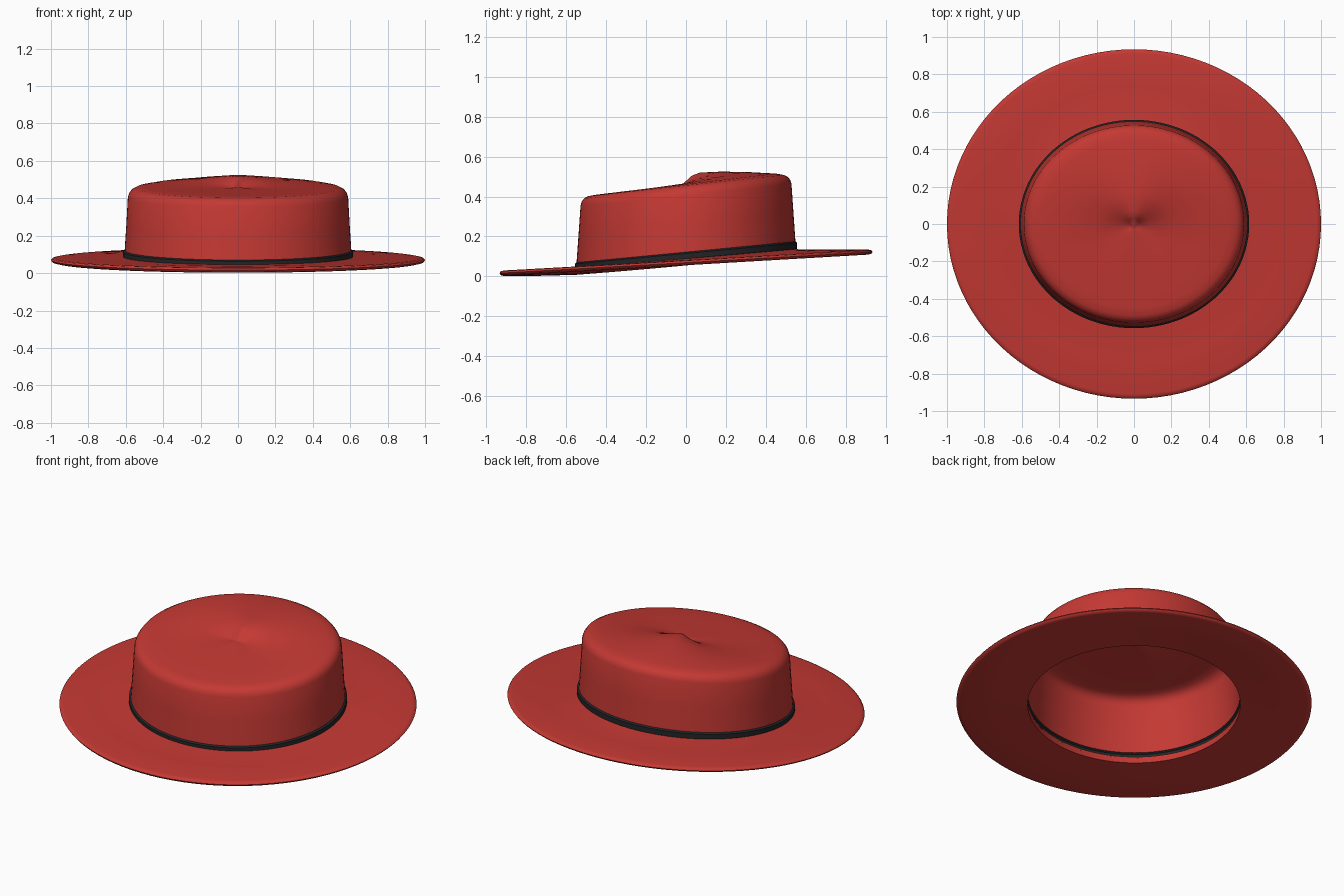
import bpy, bmesh
from math import sin, cos, tau

SEG = 96


def material(name, rgb):
    m = bpy.data.materials.new(name)
    m.diffuse_color = (*rgb, 1)
    return m


def lathe(name, rings, mat, closed=False, pole=None):
    """Elliptical rings: (x radius, y radius, z at front, z at side, z at back)."""
    bm = bmesh.new()
    loops = []
    for rx, ry, zf, zs, zb in rings:
        loop = []
        for i in range(SEG):
            c, s = cos(tau * i / SEG), sin(tau * i / SEG)
            z = zs + (zb - zf) / 2 * s + ((zb + zf) / 2 - zs) * s * s
            loop.append(bm.verts.new((rx * c, ry * s, z)))
        loops.append(loop)
    pairs = list(zip(loops, loops[1:]))
    if closed:
        pairs.append((loops[-1], loops[0]))
    for a, b in pairs:
        for i in range(SEG):
            j = (i + 1) % SEG
            bm.faces.new((a[i], a[j], b[j], b[i]))
    if pole:
        p = bm.verts.new(pole)
        for i in range(SEG):
            bm.faces.new((loops[-1][i], loops[-1][(i + 1) % SEG], p))
    if closed:
        bmesh.ops.recalc_face_normals(bm, faces=bm.faces)
    me = bpy.data.meshes.new(name)
    bm.to_mesh(me)
    bm.free()
    me.materials.append(mat)
    ob = bpy.data.objects.new(name, me)
    bpy.context.collection.objects.link(ob)
    bpy.context.view_layer.objects.active = ob
    ob.select_set(True)
    bpy.ops.object.shade_smooth_by_angle(angle=0.9)
    ob.select_set(False)
    return ob


red = material("red_felt", (0.55, 0.04, 0.033))
black = material("black_ribbon", (0.017, 0.018, 0.02))

# Tilted brim with a rounded edge and an open centre
lathe("brim", [
    (0.605, 0.55, 0.008, 0.055, 0.112),
    (0.80, 0.74, 0.003, 0.056, 0.112),
    (0.975, 0.91, 0.002, 0.056, 0.109),
    (0.993, 0.928, 0.006, 0.060, 0.113),
    (1.0, 0.934, 0.016, 0.069, 0.122),
    (0.993, 0.928, 0.026, 0.078, 0.131),
    (0.975, 0.91, 0.030, 0.081, 0.135),
    (0.80, 0.74, 0.038, 0.084, 0.136),
    (0.63, 0.565, 0.044, 0.087, 0.135),
    (0.605, 0.55, 0.046, 0.09, 0.138),
], red, closed=True)

# Ribbon around the foot of the crown
lathe("hat_band", [
    (0.606, 0.549, 0.036, 0.084, 0.132),
    (0.616, 0.557, 0.042, 0.089, 0.138),
    (0.616, 0.557, 0.063, 0.115, 0.168),
    (0.606, 0.548, 0.070, 0.122, 0.175),
], black)

# Crown wall, rounded shoulder and pinched top, raised at the back
lathe("crown", [
    (0.606, 0.548, 0.070, 0.122, 0.175),
    (0.597, 0.538, 0.21, 0.26, 0.32),
    (0.589, 0.528, 0.355, 0.405, 0.465),
    (0.583, 0.522, 0.375, 0.425, 0.483),
    (0.570, 0.510, 0.391, 0.443, 0.498),
    (0.545, 0.490, 0.402, 0.456, 0.508),
    (0.50, 0.45, 0.409, 0.462, 0.515),
    (0.36, 0.32, 0.425, 0.467, 0.522),
    (0.20, 0.18, 0.441, 0.468, 0.525),
    (0.08, 0.07, 0.455, 0.466, 0.520),
    (0.03, 0.03, 0.460, 0.463, 0.505),
], red, pole=(0, -0.02, 0.46))
